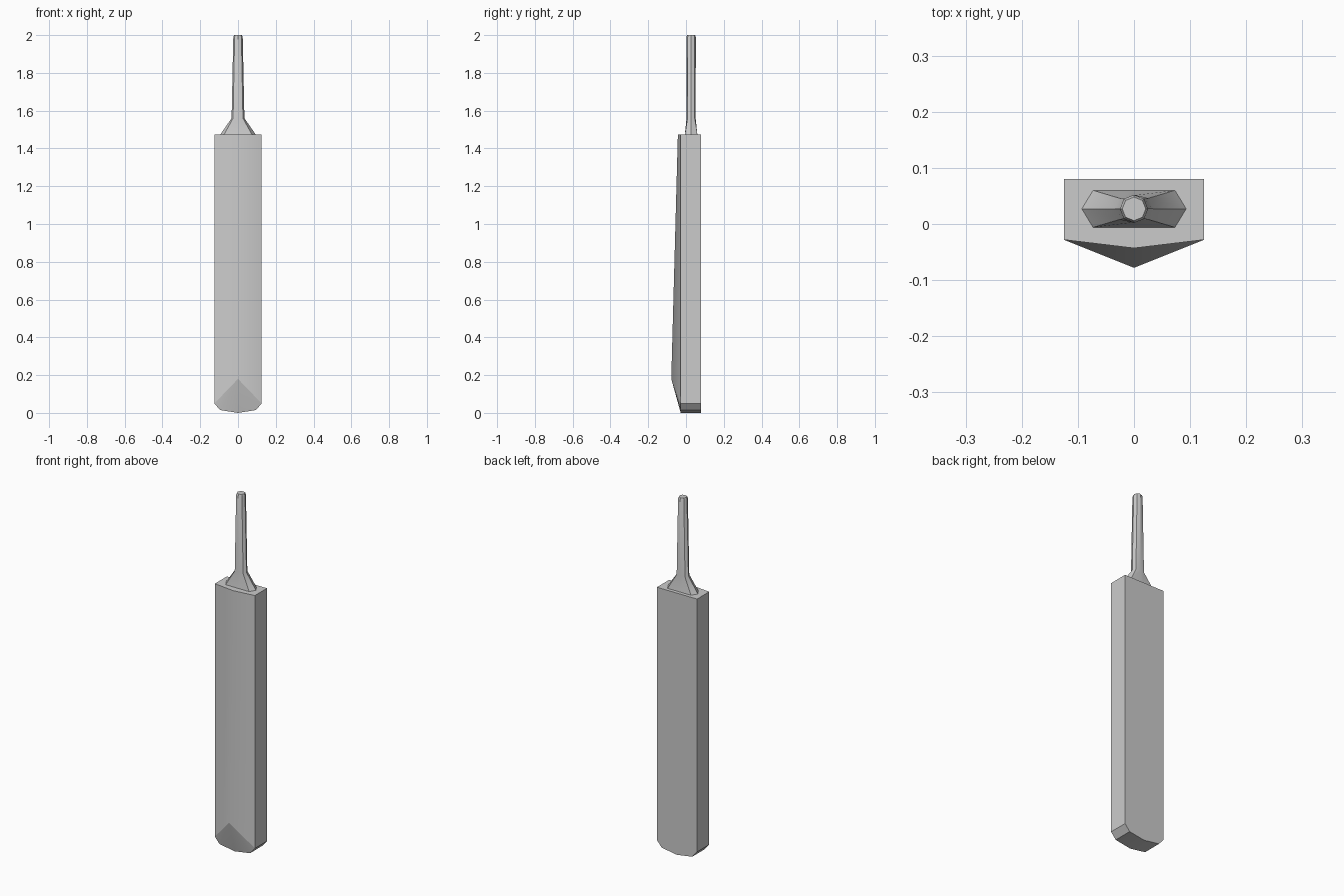
import bpy, bmesh, math
from mathutils import Vector

cube = bpy.data.objects.get("Cube")
if cube:
    bpy.data.objects.remove(cube, do_unlink=True)

grey = bpy.data.materials.new("plain grey")
grey.use_nodes = True
colour = (0.6, 0.6, 0.6, 1)
grey.diffuse_color = colour
grey.node_tree.nodes["Principled BSDF"].inputs["Base Color"].default_value = colour


def finish(bm, name, extra_sharp=()):
    """Smooth shallow edges, keep the rest sharp, and make the object."""
    bmesh.ops.recalc_face_normals(bm, faces=bm.faces)
    for face in bm.faces:
        face.smooth = True
    for edge in bm.edges:
        edge.smooth = edge.calc_face_angle(0) < math.radians(30) and edge not in extra_sharp
    mesh = bpy.data.meshes.new(name)
    bm.to_mesh(mesh)
    bm.free()
    mesh.materials.append(grey)
    obj = bpy.data.objects.new(name, mesh)
    bpy.context.collection.objects.link(obj)
    return obj


# Blade: flat back, ridged front, rounded toe with a sloping facet
TOP, EDGE_Y, BACK_Y = 1.475, -0.028, 0.08
outline = [(-0.125, TOP), (-0.125, 0.05), (-0.095, 0.015), (0, 0.0),
           (0.095, 0.015), (0.125, 0.05), (0.125, TOP)]
bm = bmesh.new()
front = [bm.verts.new((x, EDGE_Y, z)) for x, z in outline]
back = [bm.verts.new((x, BACK_Y, z)) for x, z in outline]
ridge_top = bm.verts.new((0, -0.043, TOP))
ridge_low = bm.verts.new((0, -0.078, 0.18))
bm.faces.new(back)
for i in range(len(outline) - 1):
    bm.faces.new((front[i], front[i + 1], back[i + 1], back[i]))
bm.faces.new((ridge_top, front[0], back[0], back[-1], front[-1]))
bm.faces.new((ridge_top, front[0], front[1], ridge_low))
bm.faces.new((ridge_top, ridge_low, front[-2], front[-1]))
for a, b in zip(front[1:-2], front[2:-1]):
    bm.faces.new((ridge_low, a, b))
toe_edges = [bm.edges.get((ridge_low, v)) for v in (front[1], front[-2])]
finish(bm, "blade", toe_edges)

# Handle: eight-sided rings, flared into the shoulder of the blade
# each ring: height, side x, corner x, corner y, middle y
rings = [(TOP, 0.093, 0.073, 0.033, 0.033),
         (1.56, 0.034, 0.026, 0.019, 0.024),
         (1.99, 0.025, 0.018, 0.018, 0.025),
         (2.0, 0.021, 0.015, 0.015, 0.021)]
CENTRE_Y = 0.027
bm = bmesh.new()
loops = []
for z, sx, cx, cy, my in rings:
    pts = [(sx, 0), (cx, cy), (0, my), (-cx, cy), (-sx, 0), (-cx, -cy), (0, -my), (cx, -cy)]
    loops.append([bm.verts.new(Vector((x, y + CENTRE_Y, z))) for x, y in pts])
for low, high in zip(loops, loops[1:]):
    for i in range(8):
        j = (i + 1) % 8
        bm.faces.new((low[i], low[j], high[j], high[i]))
bm.faces.new(loops[0])
bm.faces.new(loops[-1])
finish(bm, "handle")
